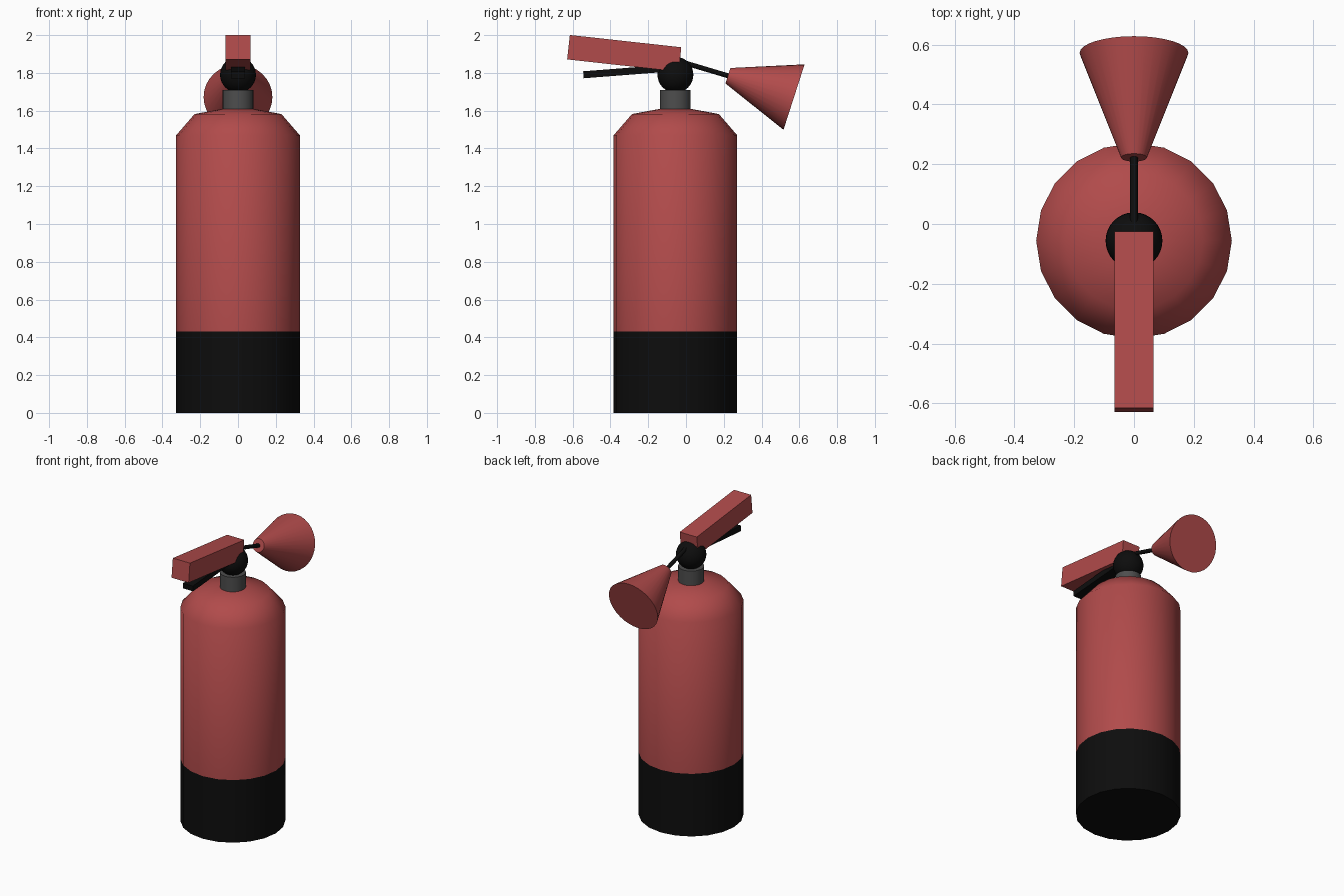
import bpy, math
from mathutils import Vector, Matrix

if "Cube" in bpy.data.objects:
    bpy.data.objects.remove(bpy.data.objects["Cube"])

CY = -0.056  # body axis offset in y


def material(name, rgb):
    m = bpy.data.materials.new(name)
    m.diffuse_color = (*rgb, 1)
    m.use_nodes = True
    m.node_tree.nodes["Principled BSDF"].inputs["Base Color"].default_value = m.diffuse_color
    return m


RED = material("red_paint", (0.44, 0.07, 0.07))
BLACK = material("black_rubber", (0.004, 0.004, 0.004))
GREY = material("dark_metal", (0.075, 0.075, 0.075))


def finish(name, mat, smooth=True):
    o = bpy.context.object
    o.name = o.data.name = name
    o.data.materials.append(mat)
    if smooth:
        bpy.ops.object.shade_smooth_by_angle(angle=math.radians(50))
    return o


def lathe(name, profile, mat, sides=20):
    """Revolve (radius, z) points around the body axis; radius 0 makes a pole."""
    verts, rings, faces = [], [], []
    for r, z in profile:
        n = 1 if r == 0 else sides
        rings.append([len(verts) + i % n for i in range(sides)])
        for i in range(n):
            a = 2 * math.pi * i / sides
            verts.append((r * math.cos(a), CY + r * math.sin(a), z))
    for lo, hi in zip(rings, rings[1:]):
        for i in range(sides):
            j = (i + 1) % sides
            faces.append(list(dict.fromkeys((lo[i], lo[j], hi[j], hi[i]))))
    me = bpy.data.meshes.new(name)
    me.from_pydata(verts, [], faces)
    o = bpy.data.objects.new(name, me)
    bpy.context.collection.objects.link(o)
    bpy.ops.object.select_all(action='DESELECT')
    o.select_set(True)
    bpy.context.view_layer.objects.active = o
    return finish(name, mat)


def cone(name, p, q, r1, r2, mat, sides):
    """Capped cone between two points."""
    p, q = Vector(p), Vector(q)
    bpy.ops.mesh.primitive_cone_add(vertices=sides, radius1=r1, radius2=r2, depth=(q - p).length,
                                    location=(p + q) / 2, rotation=(q - p).to_track_quat('Z', 'Y').to_euler())
    return finish(name, mat)


def bar(name, p, q, width, height, mat):
    """Rectangular bar running between two (y, z) points on the centre plane."""
    (y0, z0), (y1, z1) = p, q
    bpy.ops.mesh.primitive_cube_add(size=1)
    o = finish(name, mat, smooth=False)
    size = (width, math.hypot(y1 - y0, z1 - z0), height)
    o.data.transform(Matrix.Diagonal((*size, 1)))
    o.location = (0, (y0 + y1) / 2, (z0 + z1) / 2)
    o.rotation_euler.x = math.atan2(z1 - z0, y1 - y0)
    return o


# Cylinder: black foot and red tank with rounded shoulder
R = 0.327
lathe("base_band", [(0, 0), (R, 0), (R, 0.43)], BLACK)
lathe("tank", [(R, 0.43), (R, 1.47), (0.23, 1.582), (0.08, 1.61), (0, 1.613)], RED)

# Neck and valve ball
cone("neck", (0, CY, 1.60), (0, CY, 1.71), 0.081, 0.081, GREY, 32)
bpy.ops.mesh.primitive_uv_sphere_add(segments=32, ring_count=16, radius=0.095, location=(0, CY, 1.79))
finish("valve_ball", BLACK)

# Squeeze lever and carry handle
bar("top_lever", (-0.622, 1.936), (-0.032, 1.871), 0.13, 0.13, RED)
bar("lower_handle", (-0.543, 1.79), (-0.08, 1.826), 0.075, 0.037, BLACK)

# Hose and horn
cone("hose", (0, -0.03, 1.86), (0, 0.228, 1.783), 0.013, 0.013, BLACK, 12)
cone("horn", (0, 0.222, 1.785), (0, 0.572, 1.672), 0.043, 0.182, RED, 32)
